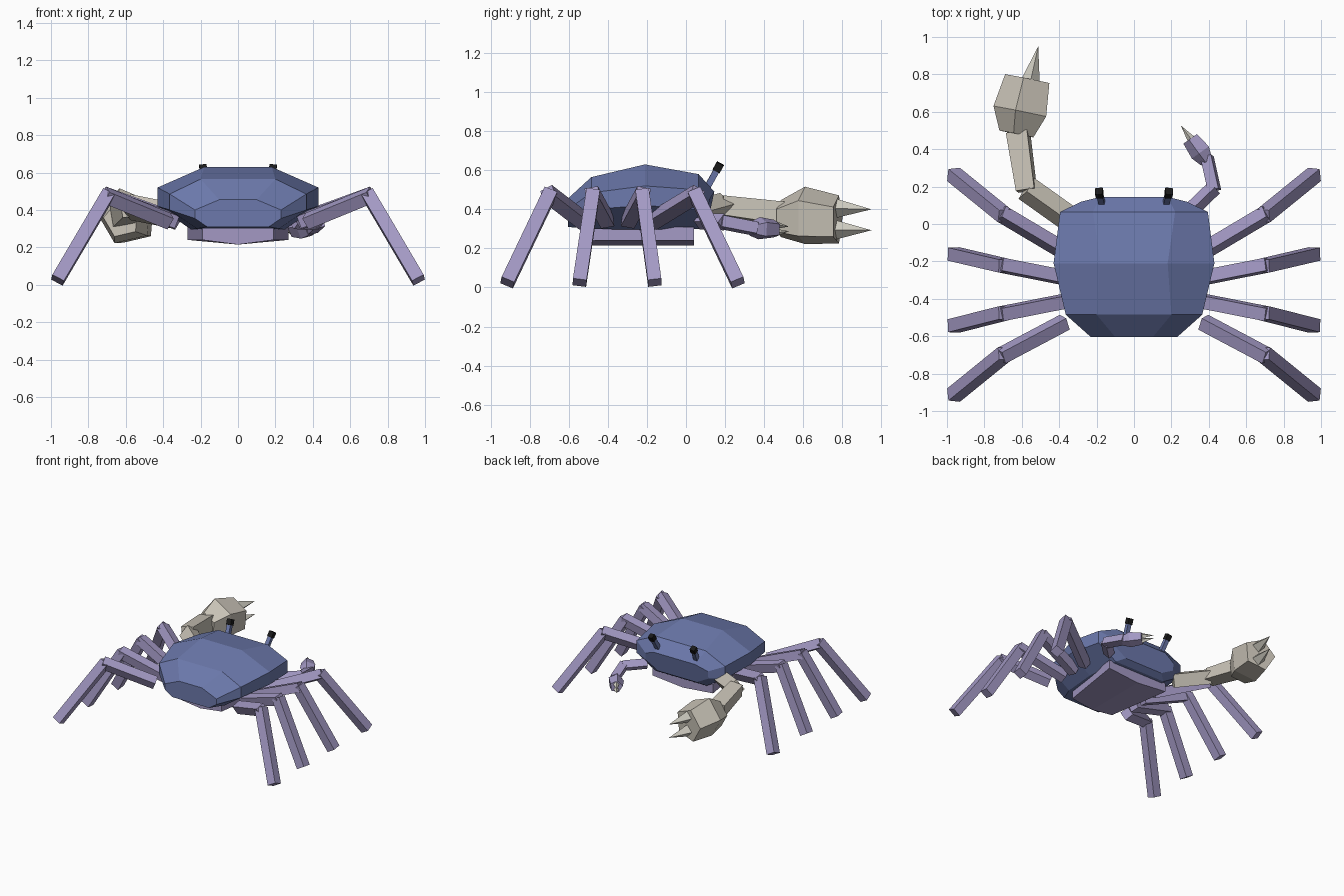
import bpy, bmesh, math
from mathutils import Vector

if "Cube" in bpy.data.objects:
    bpy.data.objects.remove(bpy.data.objects["Cube"])


def srgb(r, g, b):
    return [((c / 255 + 0.055) / 1.055) ** 2.4 for c in (r, g, b)] + [1.0]


def material(name, rgb):
    m = bpy.data.materials.new(name)
    m.diffuse_color = srgb(*rgb)
    m.use_nodes = True
    m.node_tree.nodes["Principled BSDF"].inputs["Base Color"].default_value = m.diffuse_color
    return m


BLUE = material("shell blue", (108, 121, 172))
LILAC = material("leg lilac", (163, 153, 196))
GREY = material("claw grey", (200, 194, 182))
PALE = material("claw tip pale", (211, 208, 197))
BLACK = material("eye black", (26, 26, 26))


def finish(bm, name, mat):
    bmesh.ops.recalc_face_normals(bm, faces=bm.faces)
    me = bpy.data.meshes.new(name)
    bm.to_mesh(me)
    bm.free()
    me.materials.append(mat)
    ob = bpy.data.objects.new(name, me)
    bpy.context.collection.objects.link(ob)
    return ob


def loft(name, rings, mat):
    """Skin equal-length rings of points and cap both ends."""
    bm = bmesh.new()
    vs = [[bm.verts.new(p) for p in r] for r in rings]
    n = len(vs[0])
    for a, b in zip(vs, vs[1:]):
        for i in range(n):
            j = (i + 1) % n
            bm.faces.new((a[i], a[j], b[j], b[i]))
    bm.faces.new(vs[0][::-1])
    bm.faces.new(vs[-1])
    return finish(bm, name, mat)


def bar(name, a, b, w, mat, w2=None):
    """Square bar from a to b."""
    a, b = Vector(a), Vector(b)
    q = Vector((0, 0, 1)).rotation_difference(b - a)
    rings = []
    for p, s in ((a, w), (b, w2 or w)):
        rings.append([p + q @ Vector((x * s / 2, y * s / 2, 0))
                      for x, y in ((-1, -1), (1, -1), (1, 1), (-1, 1))])
    return loft(name, rings, mat)


def spike(name, a, b, r, mat, sides=4):
    """Pointed cone from a to b."""
    a, b = Vector(a), Vector(b)
    q = (b - a).to_track_quat('Z', 'Y')
    bm = bmesh.new()
    ring = [bm.verts.new(a + q @ Vector((r * math.cos(t), r * math.sin(t), 0)))
            for t in (math.tau * i / sides for i in range(sides))]
    tip = bm.verts.new(b)
    for i in range(sides):
        bm.faces.new((ring[i], ring[(i + 1) % sides], tip))
    bm.faces.new(ring[::-1])
    return finish(bm, name, mat)


def hand(name, stations, sides, phase, mat):
    """Faceted claw hand: stations are (centre, radius) along an axis."""
    axis = (Vector(stations[-1][0]) - Vector(stations[0][0])).normalized()
    u = axis.cross(Vector((0, 0, 1))).normalized()
    v = u.cross(axis)
    rings = []
    for c, r in stations:
        rings.append([Vector(c) + r * (math.cos(t) * u + math.sin(t) * v)
                      for t in (math.radians(phase) + math.tau * i / sides
                                for i in range(sides))])
    return loft(name, rings, mat)


# Shell: octagonal sections from rear to front
# y, top half width, top z, side half width, side z high/low, bottom half width, bottom z
sections = [
    (-0.605, 0.10, 0.455, 0.23, 0.40, 0.355, 0.165, 0.31),
    (-0.485, 0.20, 0.565, 0.365, 0.485, 0.40, 0.22, 0.30),
    (-0.21, 0.18, 0.63, 0.43, 0.52, 0.42, 0.25, 0.295),
    (0.065, 0.22, 0.58, 0.395, 0.50, 0.40, 0.23, 0.30),
    (0.145, 0.18, 0.49, 0.28, 0.45, 0.39, 0.17, 0.33),
]
rings = []
for k, (y, tw, tz, sw, sh, sl, bw, bz) in enumerate(sections):
    half = [(tw, y, tz), (sw, y, sh), (sw, y, sl), (bw, y, bz)]
    if k == 4:  # front end bulges forward at the top middle
        half = [(tw, y, tz), (sw, y - 0.025, sh), (sw, y - 0.03, sl), (bw, y - 0.035, bz)]
    rings.append(half + [(-x, yy, z) for x, yy, z in reversed(half)])
loft("shell", rings, BLUE)

# Belly plate: trapezoid with a shallow keel
loft("belly_plate", [[(w, y, 0.31), (w, y, 0.24), (0, y, 0.215), (-w, y, 0.24), (-w, y, 0.31)]
                     for y, w in ((-0.48, 0.19), (0.04, 0.27))], LILAC)

# Walking legs: root, knee and tip per pair, mirrored
legs = [
    ((0.33, -0.17, 0.34), (0.70, 0.05, 0.475), (0.965, 0.265, 0.025)),
    ((0.33, -0.295, 0.34), (0.70, -0.222, 0.475), (0.965, -0.16, 0.025)),
    ((0.33, -0.405, 0.34), (0.70, -0.478, 0.475), (0.965, -0.545, 0.025)),
    ((0.37, -0.525, 0.34), (0.70, -0.70, 0.475), (0.965, -0.915, 0.025)),
]
for side, sx in (("right", 1), ("left", -1)):
    for i, pts in enumerate(legs, 1):
        r, k, t = [Vector((sx * x, y, z)) for x, y, z in pts]
        bar(f"{side}_leg_{i}_upper", r, k + (k - r).normalized() * 0.015, 0.07, LILAC)
        bar(f"{side}_leg_{i}_lower", t, k + (k - t).normalized() * 0.015, 0.07, LILAC)

    # Eyes on stalks
    base, top = Vector((sx * 0.165, 0.085, 0.47)), Vector((sx * 0.183, 0.157, 0.60))
    d = (top - base).normalized()
    bar(f"{side}_eye_stalk", base, top, 0.032, BLUE)
    bar(f"{side}_eye", top - d * 0.005, top + d * 0.04, 0.04, BLACK)

# Large left claw
bar("large_arm_inner", (-0.35, 0.03, 0.37), (-0.575, 0.19, 0.415), 0.10, GREY)
bar("large_arm_outer", (-0.575, 0.18, 0.415), (-0.62, 0.49, 0.375), 0.10, GREY, 0.115)
hand("large_claw_hand", [((-0.622, 0.48, 0.35), 0.10), ((-0.60, 0.60, 0.365), 0.155),
                         ((-0.562, 0.775, 0.345), 0.13)], 5, 103, GREY)
for part, z0, z1 in (("upper", 0.405, 0.40), ("lower", 0.295, 0.293)):
    spike(f"large_claw_{part}_finger", (-0.553, 0.765, z0), (-0.512, 0.95, z1), 0.05, PALE)

# Small right claw
bar("small_arm_inner", (0.30, 0.07, 0.34), (0.43, 0.195, 0.335), 0.06, LILAC)
bar("small_arm_outer", (0.43, 0.18, 0.335), (0.39, 0.36, 0.30), 0.06, LILAC)
hand("small_claw_hand", [((0.39, 0.335, 0.30), 0.038), ((0.358, 0.385, 0.302), 0.06),
                         ((0.303, 0.457, 0.30), 0.048)], 5, 103, LILAC)
for part, z0, z1 in (("upper", 0.32, 0.312), ("lower", 0.28, 0.288)):
    spike(f"small_claw_{part}_finger", (0.306, 0.453, z0), (0.25, 0.527, z1), 0.022, PALE)
